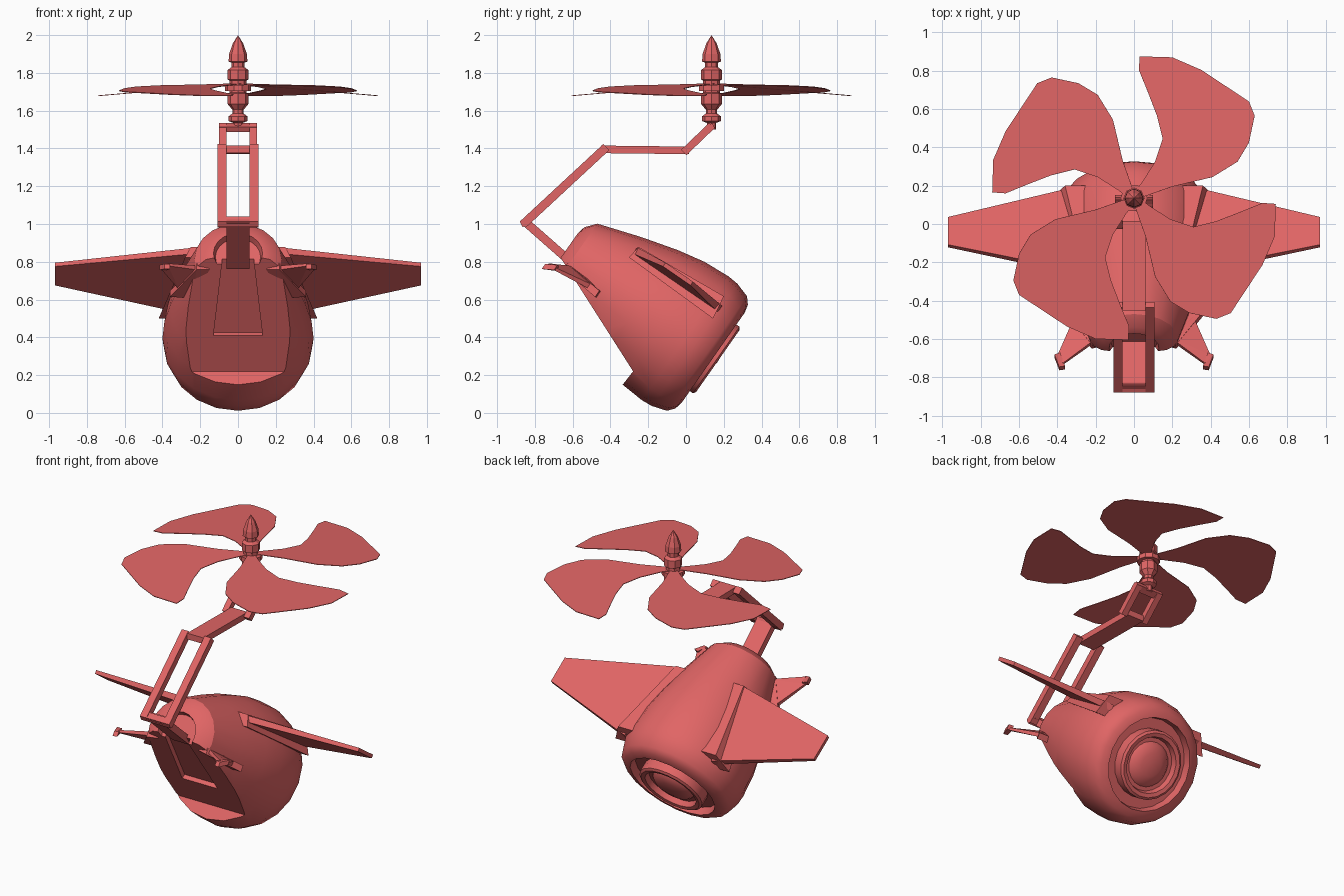
import bpy, bmesh, math
from mathutils import Vector, Matrix

cube = bpy.data.objects.get("Cube")
if cube:
    bpy.data.objects.remove(cube, do_unlink=True)

red = bpy.data.materials.new("salmon_red")
red.use_nodes = True
COLOR = (0.75, 0.13, 0.13, 1)
red.diffuse_color = COLOR
red.node_tree.nodes["Principled BSDF"].inputs["Base Color"].default_value = COLOR

# Tilted frame of the fuselage: local z runs from nose to tail
TILT = Matrix.Translation((0, 0.16, 0.28)) @ Matrix.Rotation(math.radians(-125), 4, 'X')
UP = Vector((0, 0.574, 0.819))


def make(name, bm, matrix=None):
    if matrix:
        bm.transform(matrix)
    bmesh.ops.recalc_face_normals(bm, faces=bm.faces)
    mesh = bpy.data.meshes.new(name)
    bm.to_mesh(mesh)
    bm.free()
    mesh.materials.append(red)
    obj = bpy.data.objects.new(name, mesh)
    bpy.context.collection.objects.link(obj)
    return obj


def hull(name, points):
    bm = bmesh.new()
    for p in points:
        bm.verts.new(p)
    bmesh.ops.convex_hull(bm, input=bm.verts)
    bmesh.ops.dissolve_limit(bm, angle_limit=0.02, verts=bm.verts, edges=bm.edges)
    return make(name, bm)


def lathe(name, profile, sides, matrix):
    bm = bmesh.new()
    verts = [bm.verts.new((r, 0, z)) for r, z in profile]
    edges = [bm.edges.new(pair) for pair in zip(verts, verts[1:])]
    bmesh.ops.spin(bm, geom=verts + edges, cent=(0, 0, 0), axis=(0, 0, 1),
                   angle=math.tau, steps=sides, use_duplicate=False)
    bmesh.ops.remove_doubles(bm, verts=bm.verts, dist=0.0005)
    return make(name, bm, matrix)


def beam(name, start, end, x0, x1, thick=0.045):
    """Square bar running in the side plane between two (y, z) points."""
    a, b = Vector((0, *start)), Vector((0, *end))
    along = (b - a).normalized() * thick * 0.4
    side = Vector((0, -along.z, along.y)).normalized() * thick / 2
    hull(name, [p + side * s + Vector((x, 0, 0))
                for p in (a - along, b + along) for s in (-1, 1) for x in (x0, x1)])


def slab(name, corners, offsets):
    """Flat panel: every corner is thickened along the fuselage's up direction."""
    return hull(name, [Vector(c) + UP * t * s
                       for c, t in zip(corners, offsets) for s in (-1, 1)])


def tilted(x, up, axial):
    return TILT @ Vector((x, -up, axial))


def carve(obj, cutter):
    mod = obj.modifiers.new("carve", 'BOOLEAN')
    mod.operation, mod.solver, mod.object = 'DIFFERENCE', 'EXACT', cutter
    bpy.context.view_layer.objects.active = obj
    bpy.ops.object.modifier_apply(modifier=mod.name)
    bpy.data.objects.remove(cutter, do_unlink=True)


def smooth(obj, degrees):
    bpy.ops.object.select_all(action='DESELECT')
    obj.select_set(True)
    bpy.context.view_layer.objects.active = obj
    bpy.ops.object.shade_smooth_by_angle(angle=math.radians(degrees))


# Fuselage: recessed nose, egg shell, rear groove, exhaust ring and dome
body = lathe("fuselage", [
    (0, -0.95), (0.12, -0.95), (0.13, -0.985), (0.175, -0.975), (0.23, -0.93),
    (0.305, -0.7), (0.36, -0.5), (0.39, -0.35), (0.4, -0.2), (0.395, -0.14),
    (0.37, -0.06), (0.335, -0.03), (0.29, -0.02), (0.28, -0.07), (0.215, -0.07),
    (0.215, 0), (0.2, 0.01), (0.175, 0.005), (0.165, -0.03), (0.14, -0.03),
    (0.12, -0.01), (0.07, 0.005), (0, 0.012)], 20, TILT)

# Flat chin with a step at its lower end, and a tapering trough in the chin
chin = [(-0.28, 0.22), (-0.733, 0.93), (-1.1, 0.6), (-0.42, 0.04)]
carve(body, hull("chin_cutter", [(x, y, z) for x in (-0.6, 0.6) for y, z in chin]))
inward = Vector((0, 0.843, 0.538))
carve(body, hull("trough_cutter", [
    Vector((w * s, -0.28 - 0.638 * (z - 0.22), z)) + inward * depth
    for w, z in ((0.13, 0.41), (0.06, 1.0)) for s in (-1, 1) for depth in (-0.1, 0.03)]))
smooth(body, 32)

# Wings, wing roots and front fins on both sides
for s, side in ((1, "left"), (-1, "right")):
    slab(side + "_wing",
         [(0.22 * s, -0.27, 0.86), (0.32 * s, 0.18, 0.55),
          (0.97 * s, 0.03, 0.685), (0.97 * s, -0.115, 0.785)],
         (0.02, 0.02, 0.012, 0.012))
    hull(side + "_wing_root", [tilted(x * s, up, a) for x, up, a in (
        (0.15, 0.18, -0.69), (0.28, 0.18, -0.69), (0.15, 0.255, -0.68), (0.25, 0.255, -0.68),
        (0.25, 0.17, -0.14), (0.42, 0.17, -0.14), (0.25, 0.3, -0.16), (0.36, 0.3, -0.16))])
    slab(side + "_front_fin",
         [(0.19 * s, -0.6, 0.765), (0.31 * s, -0.49, 0.66),
          (0.4 * s, -0.69, 0.76), (0.37 * s, -0.73, 0.785)],
         (0.014, 0.014, 0.008, 0.008))
    slab(side + "_fin_root",
         [(0.15 * s, -0.62, 0.775), (0.22 * s, -0.64, 0.775),
          (0.24 * s, -0.46, 0.625), (0.36 * s, -0.47, 0.63)], (0.02,) * 4)
    slab(side + "_fin_tip",
         [(0.36 * s, -0.75, 0.775), (0.39 * s, -0.755, 0.775),
          (0.415 * s, -0.69, 0.77), (0.385 * s, -0.68, 0.765)], (0.016,) * 4)

# Folding arm: single plates alternate with twin rails
foot, elbow, knee, wrist, top = (-0.6, 0.79), (-0.85, 1.01), (-0.435, 1.395), (0, 1.39), (0.125, 1.51)
beam("arm_lower_plate", foot, elbow, -0.06, 0.06)
beam("arm_upper_plate", knee, wrist, -0.06, 0.06, 0.04)
for s, side in ((1, "left"), (-1, "right")):
    beam(side + "_long_rail", elbow, knee, 0.06 * s, 0.108 * s, 0.045)
    beam(side + "_short_rail", wrist, top, 0.06 * s, 0.1 * s, 0.04)
beam("elbow_bar", (-0.86, 1.005), (-0.84, 1.015), -0.108, 0.108, 0.035)
beam("top_bar", (0.115, 1.505), (0.135, 1.515), -0.1, 0.1, 0.03)

# Rotor shaft with collars and a pointed cap
HUB = Matrix.Translation((0, 0.135, 0))
shaft = lathe("rotor_shaft", [
    (0, 1.5), (0.025, 1.5), (0.025, 1.535), (0.05, 1.545), (0.05, 1.57), (0.03, 1.585),
    (0.03, 1.605), (0.055, 1.635), (0.055, 1.69), (0.045, 1.695), (0.045, 1.76),
    (0.055, 1.765), (0.055, 1.815), (0.035, 1.83), (0.035, 1.855), (0.05, 1.86),
    (0.047, 1.9), (0.028, 1.955), (0, 2.0)], 8, HUB)
lathe("blade_collar", [(0, 1.705), (0.07, 1.705), (0.07, 1.735), (0, 1.735)], 10, HUB)

# Four drooping paddle blades
blade = [(0.03, 0.74), (0.2, 0.735), (0.35, 0.67), (0.6, 0.505), (0.63, 0.43), (0.6, 0.29),
         (0.54, 0.19), (0.41, 0.11), (0.2, 0.06), (0.03, 0.0), (0.0, 0.03), (0.04, 0.08),
         (0.11, 0.19), (0.15, 0.31), (0.12, 0.43), (0.07, 0.56), (0.025, 0.67)]
for i in range(4):
    bm = bmesh.new()
    bm.faces.new([bm.verts.new((x, y, 1.742 - 0.085 * y)) for x, y in blade])
    obj = make("rotor_blade_%d" % (i + 1), bm, HUB @ Matrix.Rotation(i * math.pi / 2, 4, 'Z'))
    thick = obj.modifiers.new("thickness", 'SOLIDIFY')
    thick.thickness, thick.offset = 0.004, 0
